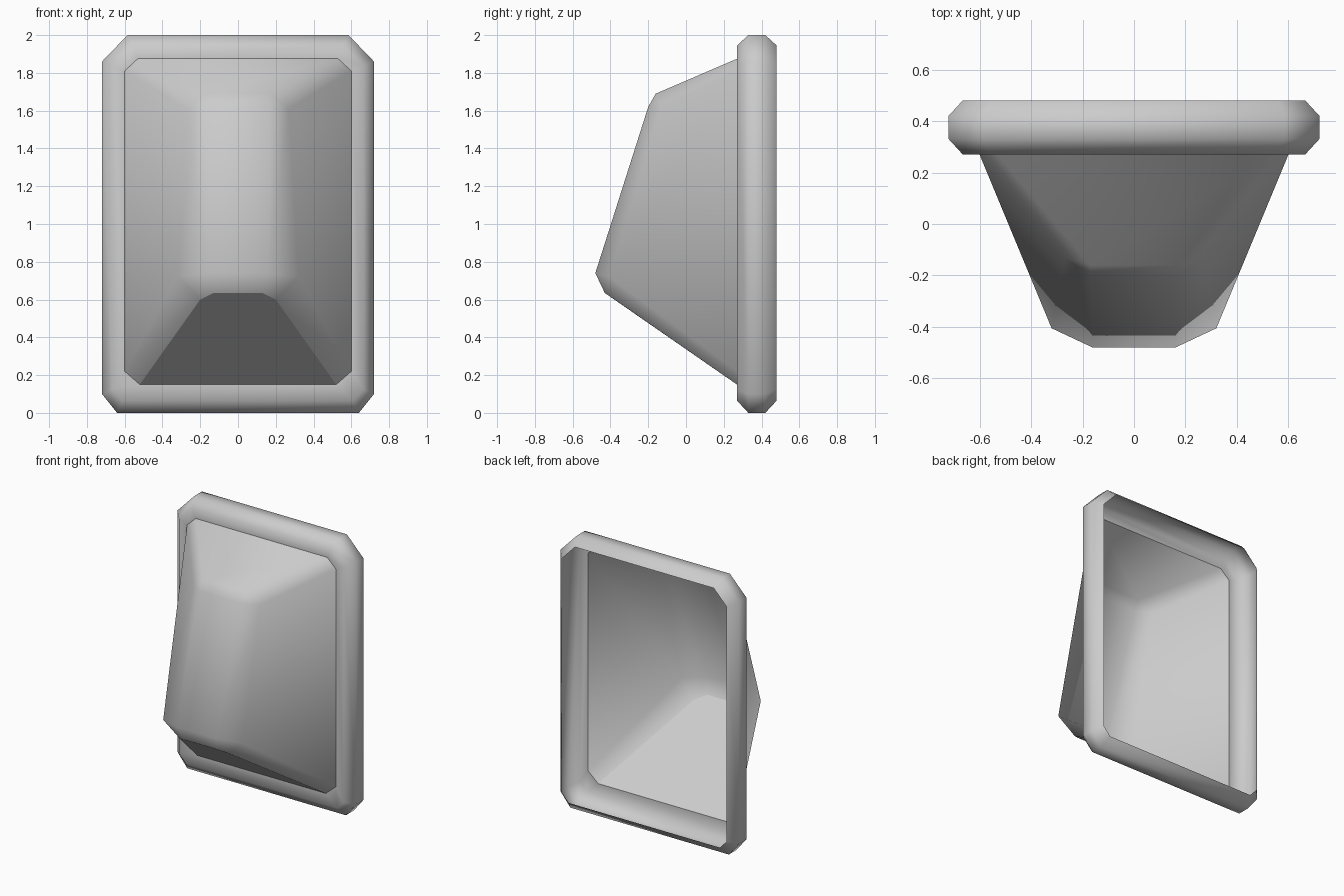
import bpy
import bmesh

cube = bpy.data.objects.get("Cube")
if cube:
    bpy.data.objects.remove(cube, do_unlink=True)

grey = bpy.data.materials.new("light_grey")
grey.use_nodes = True
grey.diffuse_color = (0.6, 0.6, 0.6, 1)
grey.node_tree.nodes["Principled BSDF"].inputs["Base Color"].default_value = (0.6, 0.6, 0.6, 1)


def loop(y, right_side):
    """Closed loop from right-hand (x, z) points, listed top to bottom, mirrored to the left."""
    return [(x, y, z) for x, z in right_side] + [(-x, y, z) for x, z in reversed(right_side)]


def finish(name, bm):
    bmesh.ops.recalc_face_normals(bm, faces=bm.faces)
    for face in bm.faces:
        face.smooth = True
    mesh = bpy.data.meshes.new(name)
    bm.to_mesh(mesh)
    bm.free()
    mesh.materials.append(grey)
    obj = bpy.data.objects.new(name, mesh)
    bpy.context.collection.objects.link(obj)
    return obj


# Cut-corner outlines shared by the frame and the hood
HOLE = [(0.53, 1.875), (0.60, 1.81), (0.60, 0.22), (0.52, 0.15)]
INNER = [(0.56, 1.945), (0.665, 1.835), (0.665, 0.125), (0.61, 0.065)]
OUTER = [(0.585, 2.0), (0.72, 1.86), (0.72, 0.10), (0.64, 0.0)]

# Frame: chamfered rim, open at the back
bm = bmesh.new()
rings = [[bm.verts.new(p) for p in loop(y, outline)] for y, outline in
         [(0.27, HOLE), (0.27, INNER), (0.33, OUTER), (0.42, OUTER), (0.48, INNER)]]
for a, b in zip(rings, rings[1:]):
    for i in range(len(a)):
        j = (i + 1) % len(a)
        bm.faces.new((a[i], a[j], b[j], b[i]))
finish("frame", bm)

# Hood: tapered thin shell with bevelled edges, joined to the frame opening
bm = bmesh.new()
half = {
    "base_top": (0.53, 0.27, 1.875), "base_upper": (0.60, 0.27, 1.81),
    "base_lower": (0.60, 0.27, 0.22), "base_bottom": (0.52, 0.27, 0.15),
    "top": (0.17, -0.16, 1.69), "upper": (0.27, -0.13, 1.61),
    "lower": (0.32, -0.405, 0.72), "bottom": (0.20, -0.378, 0.60),
    "lip": (0.13, -0.43, 0.635),
    "face_top": (0.17, -0.20, 1.62), "face_bottom": (0.16, -0.48, 0.74),
}
R = {k: bm.verts.new(p) for k, p in half.items()}
L = {k: bm.verts.new((-p[0], p[1], p[2])) for k, p in half.items()}

# Panels that repeat on each side
for side in (R, L):
    for names in ("base_top base_upper upper top",
                  "base_upper base_lower lower upper",
                  "base_lower base_bottom bottom lower",
                  "upper lower face_bottom face_top",
                  "top upper face_top",
                  "lower bottom face_bottom",
                  "bottom lip face_bottom"):
        bm.faces.new([side[n] for n in names.split()])

# Panels that span the middle
for names in ("base_top top", "top face_top", "face_top face_bottom",
              "face_bottom lip", "lip bottom base_bottom"):
    keys = names.split()
    bm.faces.new([R[k] for k in keys] + [L[k] for k in reversed(keys)])

# Crisp edges round the underside panel
for side in (R, L):
    for a, b in (("lip", "bottom"), ("bottom", "base_bottom")):
        bm.edges.get((side[a], side[b])).smooth = False
bm.edges.get((R["lip"], L["lip"])).smooth = False
finish("hood", bm)
